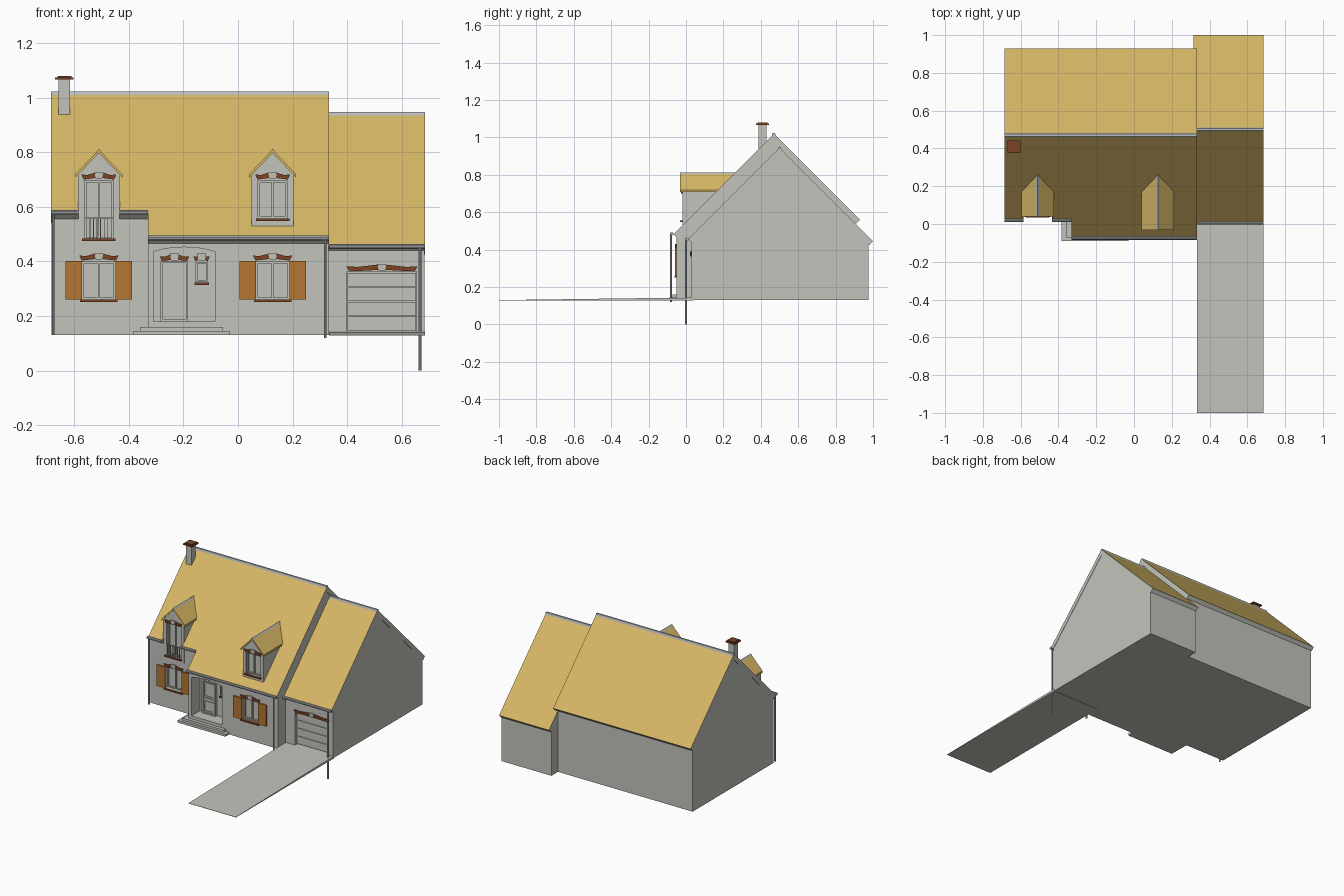
import bpy, bmesh, math
from mathutils import Vector

if "Cube" in bpy.data.objects:
    bpy.data.objects.remove(bpy.data.objects["Cube"])


def material(name, rgb):
    m = bpy.data.materials.new(name)
    m.diffuse_color = (*rgb, 1)
    m.use_nodes = True
    m.node_tree.nodes["Principled BSDF"].inputs["Base Color"].default_value = m.diffuse_color
    return m


WALL = material("wall grey", (0.55, 0.55, 0.505))
TILE = material("roof yellow", (0.67, 0.47, 0.13))
WOOD = material("shutter orange", (0.46, 0.18, 0.033))
BRICK = material("brick brown", (0.20, 0.058, 0.018))
ZINC = material("zinc grey", (0.50, 0.51, 0.52))


def finish(name, bm, *mats):
    bmesh.ops.recalc_face_normals(bm, faces=bm.faces)
    me = bpy.data.meshes.new(name)
    bm.to_mesh(me)
    bm.free()
    for m in mats:
        me.materials.append(m)
    ob = bpy.data.objects.new(name, me)
    bpy.context.collection.objects.link(ob)
    return ob


def loft(bm, lo, hi):
    """Closed solid between two matching outlines; returns the second cap."""
    a = [bm.verts.new(p) for p in lo]
    b = [bm.verts.new(p) for p in hi]
    bm.faces.new(a)
    cap = bm.faces.new(b)
    for i in range(len(a)):
        j = (i + 1) % len(a)
        bm.faces.new((a[i], a[j], b[j], b[i]))
    return cap


def add_prism(bm, pts, axis, a, b):
    put = (lambda t, p: (t, *p)) if axis == "x" else (lambda t, p: (p[0], t, p[1]))
    loft(bm, [put(a, p) for p in pts], [put(b, p) for p in pts])


def prism(name, pts, axis, a, b, mat):
    bm = bmesh.new()
    add_prism(bm, pts, axis, a, b)
    return finish(name, bm, mat)


def rect(x0, x1, z0, z1):
    return [(x0, z0), (x1, z0), (x1, z1), (x0, z1)]


def box(name, x0, x1, y0, y1, z0, z1, mat):
    return prism(name, rect(x0, x1, z0, z1), "y", y0, y1, mat)


def frame(name, x0, x1, z0, z1, y0, y1, t, mullion=False):
    bm = bmesh.new()
    bars = [(x0, x0 + t, z0, z1), (x1 - t, x1, z0, z1),
            (x0 + t, x1 - t, z0, z0 + t), (x0 + t, x1 - t, z1 - t, z1)]
    if mullion:
        c = (x0 + x1) / 2
        bars.append((c - t / 2, c + t / 2, z0 + t, z1 - t))
    for b in bars:
        add_prism(bm, rect(*b), "y", y0, y1)
    return finish(name, bm, WALL)


def tube(name, p, q, r):
    p, q = Vector(p), Vector(q)
    bm = bmesh.new()
    bmesh.ops.create_cone(bm, cap_ends=True, segments=10, radius1=r, radius2=r, depth=(q - p).length)
    rot = (q - p).to_track_quat("Z", "Y").to_matrix()
    for v in bm.verts:
        v.co = rot @ v.co + (p + q) / 2
    return finish(name, bm, ZINC)


def slope(name, plan, ry, rz, t=0.028):
    """45 degree roof slab from a plan outline: tiles on top, grey edges."""
    bm = bmesh.new()
    hi, lo = [], []
    for x, y in plan:
        z, d = rz - abs(y - ry), t * math.sqrt(0.5)
        hi.append((x, y, z))
        lo.append((x, y, z - 2 * d) if y == ry else (x, y + math.copysign(d, ry - y), z - d))
    cap = loft(bm, lo, hi)
    cap.material_index = 1
    return finish(name, bm, WALL, TILE)


def gable_body(name, x0, x1, yf, yb, ry, rz):
    top = rz - 0.025
    pts = [(yf, 0.13), (yb, 0.13), (yb, top - abs(yb - ry))]
    pts += [(ry, top), (yf, top - abs(yf - ry))] if yf < ry else []
    return prism(name, pts, "x", x0, x1, WALL)


# House bodies
RY, RZ, GY, GZ = 0.47, 1.02, 0.5, 0.945
bodies = [gable_body("main_walls", -0.683, 0.331, 0.05, 0.905, RY, RZ),
          prism("front_bay", [(-0.05, 0.13), (0.2, 0.13), (0.2, 0.72), (-0.05, 0.475)], "x", -0.33, 0.331, WALL),
          gable_body("garage_walls", 0.315, 0.683, 0.03, 0.975, GY, GZ)]

# Roof slopes, with the left eave set back and broken at the dormer
slope("main_roof_front", [(-0.685, RY), (0.333, RY), (0.333, -0.067), (-0.33, -0.067), (-0.33, 0.025),
      (-0.435, 0.025), (-0.435, 0.1), (-0.585, 0.1), (-0.585, 0.025), (-0.685, 0.025)], RY, RZ)
slope("main_roof_back", [(-0.685, RY), (0.333, RY), (0.333, 0.93), (-0.685, 0.93)], RY, RZ)
slope("garage_roof_front", [(0.315, GY), (0.685, GY), (0.685, 0.012), (0.315, 0.012)], GY, GZ)
slope("garage_roof_back", [(0.315, GY), (0.685, GY), (0.685, 1.0), (0.315, 1.0)], GY, GZ)
for nm, x0, x1, y, z in (("main_ridge", -0.685, 0.333, RY, RZ), ("garage_ridge", 0.333, 0.685, GY, GZ)):
    prism(nm, [(y - 0.011, z - 0.012), (y - 0.006, z + 0.003), (y + 0.006, z + 0.003), (y + 0.011, z - 0.012)],
          "x", x0, x1, ZINC)

# Gutters and downpipes
for nm, x0, x1, y, z in (("gutter_left", -0.685, -0.585, 0.018, 0.58), ("gutter_mid", -0.435, -0.33, 0.018, 0.58),
                         ("gutter_bay", -0.33, 0.333, -0.075, 0.485), ("gutter_garage", 0.333, 0.685, 0.005, 0.455)):
    tube(nm, (x0, y, z), (x1, y, z), 0.009)
for nm, x, y, z0, z1 in (("pipe_left", -0.677, 0.025, 0.13, 0.575), ("pipe_bay", 0.32, -0.08, 0.12, 0.485),
                         ("pipe_garage", 0.667, 0.0, 0.0, 0.455)):
    tube(nm, (x, y, z0), (x, y, z1), 0.005)

# Dormers
for nm, cx, yf, z0, over in (("left_dormer", -0.51, 0.047, 0.46, 0.006), ("right_dormer", 0.127, -0.02, 0.53, 0.013)):
    w = 0.077
    bodies.append(prism(nm + "_walls", [(cx - w, z0), (cx + w, z0), (cx + w, 0.718), (cx, 0.802), (cx - w, 0.718)],
                        "y", yf, 0.16, WALL))
    for s in (-1, 1):
        e = cx + s * 0.086
        bm = bmesh.new()
        top = [(cx, yf - over, 0.81), (e, yf - over, 0.72), (e, 0.175, 0.72), (cx, 0.265, 0.81)]
        loft(bm, [(x, y, z - 0.013) for x, y, z in top], top)
        finish(nm + "_roof", bm, TILE)
    prism(nm + "_ridge", [(cx - 0.008, 0.803), (cx + 0.008, 0.803), (cx, 0.813)], "y", yf - over, 0.262, ZINC)

# Openings: recess, frame, sill and arched lintel with keystone
cut = bmesh.new()


def lintel(cx, y, half, z, rise=0.02):
    for s in (-1, 1):
        pts = [(cx + s * 0.012, z + 0.006), (cx + s * half * 0.95, z), (cx + s * (half + 0.006), z + rise * 0.9),
               (cx + s * half * 0.7, z + rise * 0.85), (cx + s * 0.016, z + rise + 0.005)]
        prism("lintel_brick", pts, "y", y - 0.007, y + 0.01, BRICK)
    prism("keystone", [(cx - 0.012, z + 0.003), (cx + 0.012, z + 0.003), (cx + 0.016, z + rise + 0.008),
                       (cx - 0.016, z + rise + 0.008)], "y", y - 0.008, y + 0.01, WALL)


def window(cx, y, w, z0, z1, depth=0.028):
    h = w / 2
    add_prism(cut, rect(cx - h, cx + h, z0, z1), "y", y - 0.03, y + depth)
    frame("window_frame", cx - h, cx + h, z0, z1, y + depth - 0.01, y + depth + 0.002, 0.007, w > 0.06)
    lintel(cx, y, h + 0.005, z1 + 0.003)
    box("window_sill", cx - h - 0.008, cx + h + 0.008, y - 0.012, y + 0.012, z0 - 0.009, z0, BRICK)


for cx, y in ((-0.51, 0.05), (0.127, -0.05)):
    window(cx, y, 0.122, 0.26, 0.4)
    for s in (-1, 1):
        x0, x1 = sorted((cx + s * 0.061, cx + s * 0.122))
        box("shutter", x0, x1, y - 0.009, y + 0.002, 0.26, 0.402, WOOD)
window(-0.51, 0.047, 0.106, 0.483, 0.697)
window(0.127, -0.02, 0.106, 0.557, 0.697, 0.02)

# Balcony railing in the left dormer
box("railing_top", -0.563, -0.457, 0.04, 0.046, 0.557, 0.562, ZINC)
for i in range(8):
    x = -0.556 + i * 0.0131
    box("railing_bar", x - 0.0015, x + 0.0015, 0.041, 0.045, 0.483, 0.558, ZINC)

# Arched porch with door and small window
arch = [(-0.197 + 0.1125 * k / 4, 0.452 - 0.016 * (k / 4) ** 2) for k in range(4, -5, -1)]
add_prism(cut, [(-0.3095, 0.18), (-0.0845, 0.18)] + arch, "y", -0.09, 0.04)
box("front_door", -0.282, -0.185, 0.03, 0.042, 0.18, 0.4, WALL)
frame("door_frame", -0.284, -0.183, 0.18, 0.402, 0.022, 0.042, 0.008)
frame("door_upper_panel", -0.27, -0.197, 0.292, 0.388, 0.025, 0.032, 0.006)
frame("door_lower_panel", -0.27, -0.197, 0.194, 0.265, 0.025, 0.032, 0.006)
box("door_rail", -0.27, -0.197, 0.025, 0.032, 0.272, 0.285, WALL)
lintel(-0.233, 0.04, 0.048, 0.4)
frame("porch_window", -0.155, -0.112, 0.325, 0.398, 0.03, 0.042, 0.006)
box("porch_window_sill", -0.16, -0.107, 0.025, 0.042, 0.314, 0.323, BRICK)
lintel(-0.1335, 0.04, 0.024, 0.4)
box("step_low", -0.385, -0.03, -0.09, 0.06, 0.13, 0.145, WALL)
box("step_high", -0.36, -0.055, -0.072, 0.06, 0.145, 0.16, WALL)

# Garage door and driveway
add_prism(cut, rect(0.4, 0.655, 0.142, 0.362), "y", -0.01, 0.06)
for i in range(4):
    z = 0.147 + i * 0.0535
    box("garage_door_panel", 0.402, 0.653, 0.05, 0.062, z, z + 0.0505, WALL)
lintel(0.5275, 0.03, 0.125, 0.363)
prism("driveway", [(-1.0, 0.128), (0.04, 0.128), (0.04, 0.143), (-0.2, 0.141), (-1.0, 0.13)], "x", 0.333, 0.685, WALL)

# Chimney
box("chimney", -0.657, -0.615, 0.388, 0.43, 0.9, 1.066, WALL)
box("chimney_cap", -0.67, -0.602, 0.375, 0.443, 1.066, 1.074, BRICK)
box("chimney_cap_top", -0.662, -0.61, 0.383, 0.435, 1.074, 1.08, BRICK)

# Cut the openings into the walls, then drop the cutter
cutter = finish("opening_cutter", cut, WALL)
cutter.hide_render = True
for ob in bodies:
    mod = ob.modifiers.new("openings", "BOOLEAN")
    mod.operation, mod.solver, mod.object = "DIFFERENCE", "EXACT", cutter
dg = bpy.context.evaluated_depsgraph_get()
cutmeshes = [bpy.data.meshes.new_from_object(ob.evaluated_get(dg)) for ob in bodies]
for ob, me in zip(bodies, cutmeshes):
    ob.modifiers.clear()
    ob.data = me
bpy.data.objects.remove(cutter)
